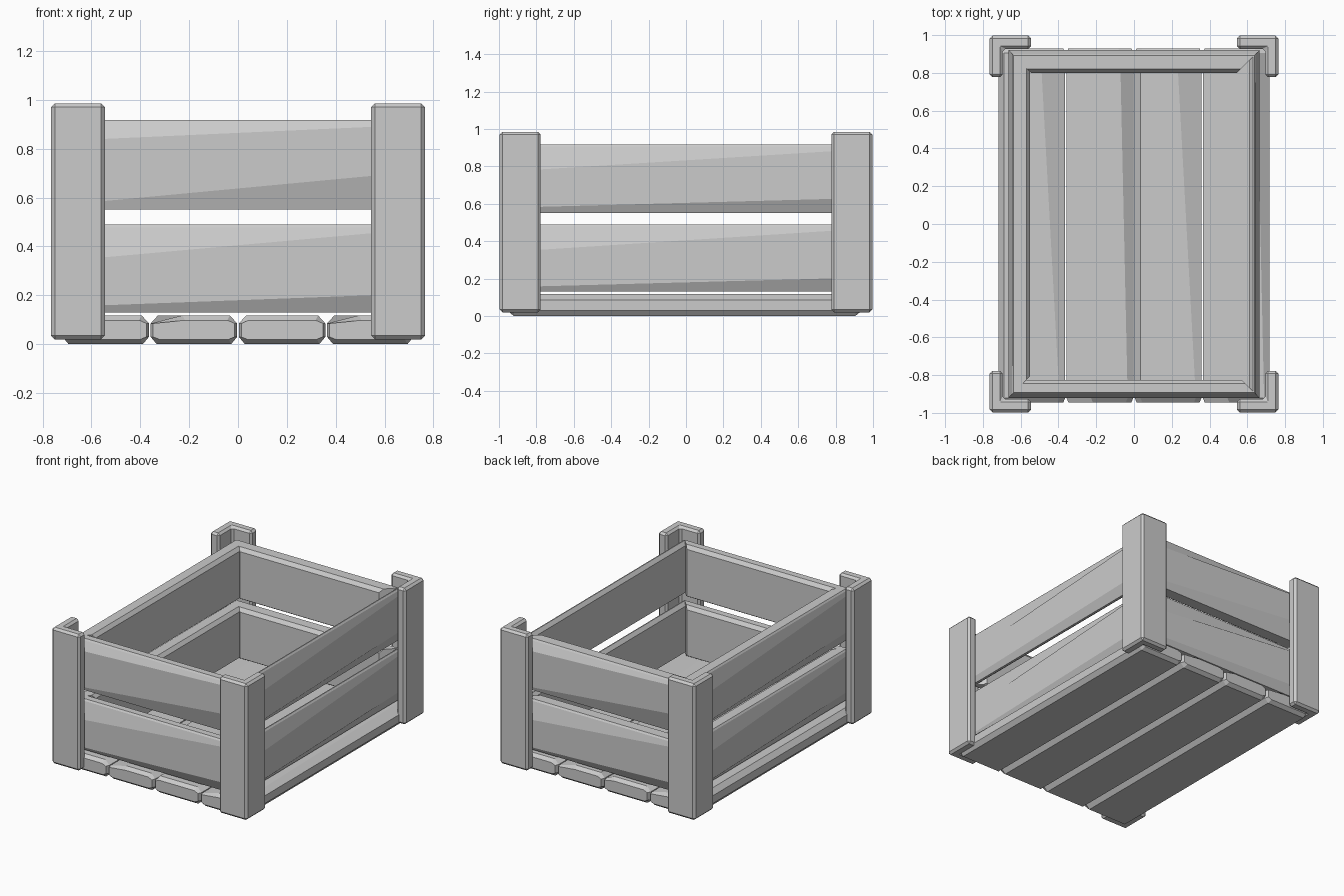
import bpy, bmesh
from math import pi
from mathutils import Matrix

if "Cube" in bpy.data.objects:
    bpy.data.objects.remove(bpy.data.objects["Cube"])


def loft(name, sections):
    """Skin closed point loops of equal length and cap both ends."""
    bm = bmesh.new()
    rings = [[bm.verts.new(p) for p in s] for s in sections]
    for a, b in zip(rings, rings[1:]):
        for i in range(len(a)):
            j = (i + 1) % len(a)
            bm.faces.new((a[i], a[j], b[j], b[i]))
    bm.faces.new(rings[0])
    bm.faces.new(rings[-1])
    bmesh.ops.recalc_face_normals(bm, faces=bm.faces[:])
    mesh = bpy.data.meshes.new(name)
    bm.to_mesh(mesh)
    bm.free()
    ob = bpy.data.objects.new(name, mesh)
    bpy.context.collection.objects.link(ob)
    return ob


# L-shaped corner posts
W, T = 0.22, 0.07
for sx, side in ((-1, "left"), (1, "right")):
    for sy, end in ((-1, "front"), (1, "back")):
        prof = [(0, 0), (W, 0), (W, T), (T, T), (T, W), (0, W)]
        pts = [(sx * (0.765 - a), sy * (0.997 - b)) for a, b in prof]
        post = loft(f"{end}_{side}_post",
                    [[(x, y, z) for x, y in pts] for z in (0.02, 0.985)])
        bev = post.modifiers.new("chamfer", 'BEVEL')
        bev.width = 0.015
        bev.segments = 1
        bev.limit_method = 'ANGLE'


# Floor boards: chamfered, with one worn top edge that widens along the board
def board_section(cx, y, left, right, inset):
    w = 0.177 - inset / 2
    lo, hi = inset, 0.118 - inset
    prof = [(-w + 0.025, lo), (w - 0.025, lo), (w, 0.03), (w, 0.085),
            (w - right, hi), (-w + left, hi), (-w, 0.085), (-w, 0.03)]
    return [(cx + x, y, z) for x, z in prof]


for i in range(4):
    cx = (i - 1.5) * 0.361
    front, back = ((0.03, 0.03), (0.03, 0.13)) if i % 2 == 0 else \
                  ((0.13, 0.03), (0.03, 0.07))
    loft(f"floor_board_{i + 1}", [
        board_section(cx, -0.945, *front, 0.02),
        board_section(cx, -0.92, *front, 0),
        board_section(cx, 0.905, *back, 0),
        board_section(cx, 0.93, *back, 0.02)])


# Wall slats: mitred ends, outer chamfers change in height along the length
def slat(name, angle, outer, inner, half, z0, z1, low, high):
    sections = []
    for s, k in ((-1, 0), (1, 1)):
        prof = [(inner, z0 + 0.01), (inner + 0.015, z0), (outer - 0.025, z0),
                (outer, low[k]), (outer, high[k]), (outer - 0.02, z1 - 0.012),
                (outer - 0.028, z1), (inner + 0.02, z1), (inner, z1 - 0.025)]
        sections.append([(s * (half - outer + d), -d, z) for d, z in prof])
    ob = loft(name, sections)
    ob.data.transform(Matrix.Rotation(angle, 4, 'Z'))


X, Y = 0.665, 0.92
for wall, angle, outer, inner, half in (
        ("front", 0, Y, 0.825, X), ("right", pi / 2, X, 0.61, Y),
        ("back", pi, Y, 0.80, X), ("left", -pi / 2, X, 0.55, Y)):
    slat(f"{wall}_lower_slat", angle, outer, inner, half, 0.13, 0.49,
         (0.155, 0.205), (0.345, 0.465))
    if wall in ("front", "back"):
        low, high = (0.575, 0.70), (0.835, 0.895)
    else:
        low, high = (0.58, 0.63), (0.775, 0.89)
    slat(f"{wall}_upper_slat", angle, outer, inner, half, 0.552, 0.918, low, high)
